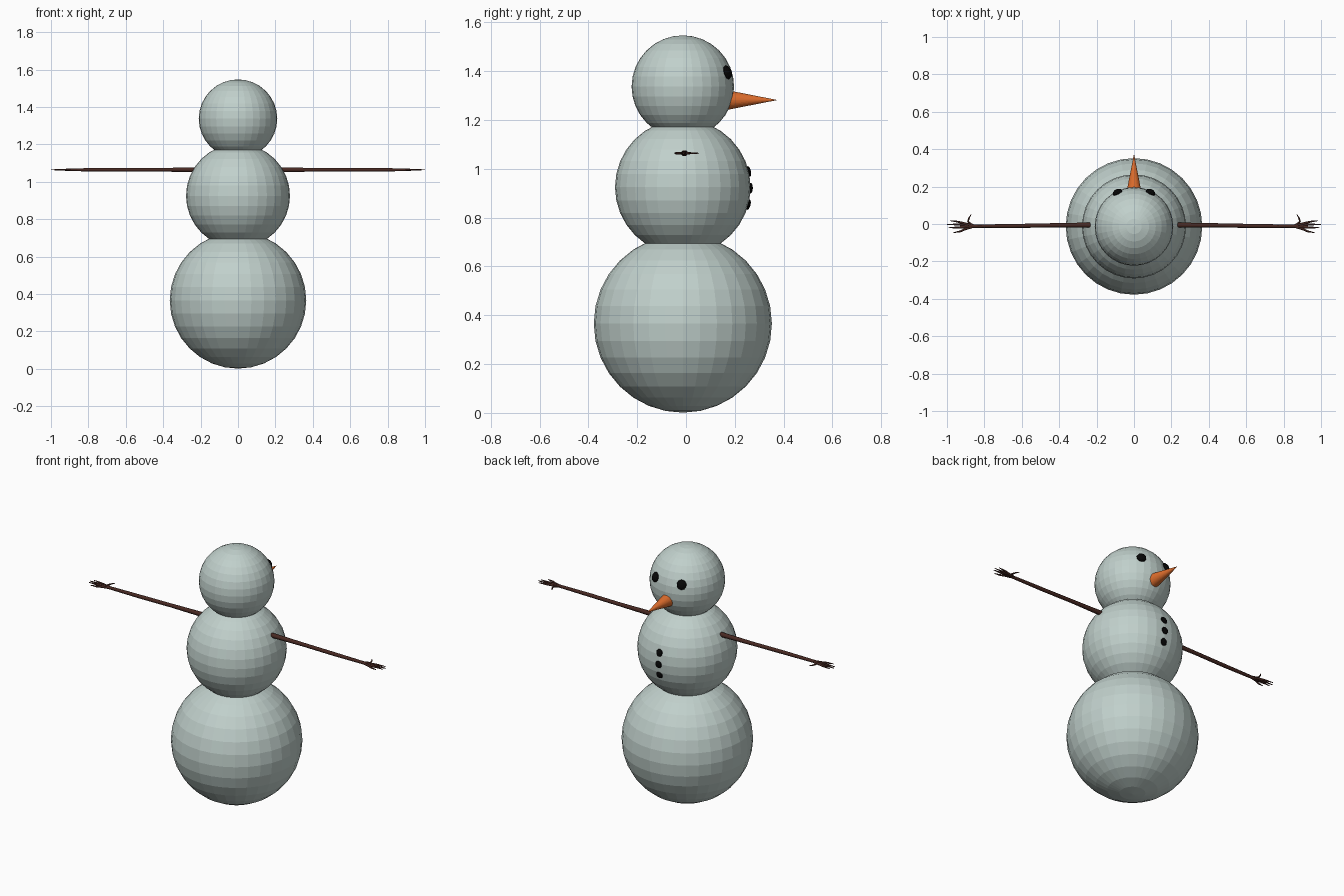
import bpy
import math
from mathutils import Vector

if "Cube" in bpy.data.objects:
    bpy.data.objects.remove(bpy.data.objects["Cube"])

CY = -0.013  # y of the body axis; the face looks towards +y


def make_mat(name, rgb):
    m = bpy.data.materials.new(name)
    m.diffuse_color = (*rgb, 1)
    m.use_nodes = True
    m.node_tree.nodes["Principled BSDF"].inputs["Base Color"].default_value = m.diffuse_color
    return m


SNOW = make_mat("snow", (0.53, 0.63, 0.60))
COAL = make_mat("coal", (0.002, 0.002, 0.002))
CARROT = make_mat("carrot orange", (0.74, 0.155, 0.026))
BARK = make_mat("bark brown", (0.065, 0.022, 0.016))


def finish(name, mat):
    ob = bpy.context.object
    ob.name = name
    ob.data.materials.clear()
    ob.data.materials.append(mat)
    return ob


def ball(name, mat, loc, scale, segs=32, rings=16):
    bpy.ops.mesh.primitive_uv_sphere_add(segments=segs, ring_count=rings, radius=1, location=loc)
    ob = finish(name, mat)
    ob.scale = scale
    return ob


# Three stacked snowballs
balls = {"lower_body": (0.366, 0.365), "middle_body": (0.925, 0.278), "head": (1.337, 0.21)}
for name, (z, r) in balls.items():
    ball(name, SNOW, (0, CY, z), (r, r, r))


def coal(name, host, x, z, radius, depth):
    """Flattened lump lying on the front surface of a snowball."""
    hz, hr = balls[host]
    n = Vector((x, math.sqrt(hr**2 - x**2 - (z - hz)**2), z - hz)).normalized()
    ob = ball(name, COAL, Vector((0, CY, hz)) + n * hr, (radius, radius * 1.05, depth), 10, 6)
    ob.rotation_euler = n.to_track_quat('Z', 'Y').to_euler()


# Eyes and buttons
for side, x in (("left", -0.088), ("right", 0.088)):
    coal(side + "_eye", "head", x, 1.395, 0.028, 0.017)
for i, z in enumerate((0.99, 0.921, 0.853)):
    coal(f"button_{i + 1}", "middle_body", 0, z, 0.021, 0.009)

# Carrot nose
bpy.ops.mesh.primitive_cone_add(vertices=32, radius1=0.042, radius2=0, depth=0.215,
                                location=(0, 0.2675, 1.282), rotation=(-math.pi / 2, 0, 0))
finish("carrot_nose", CARROT)

# Stick arm with twig fingers; each point is x, y, radius
ARM_Z = 1.064
twigs = [
    [(0.232, -0.006, 0.014), (0.45, -0.007, 0.011), (0.65, -0.011, 0.011), (0.86, -0.012, 0.009),
     (0.93, -0.012, 0.005)],
    [(0.86, -0.010, 0.007), (0.905, 0.002, 0.007), (0.94, 0.012, 0.005), (0.985, 0.018, 0.002)],
    [(0.88, -0.010, 0.007), (0.93, -0.003, 0.006), (1.0, -0.002, 0.002)],
    [(0.88, -0.014, 0.007), (0.93, -0.018, 0.006), (0.993, -0.020, 0.002)],
    [(0.86, -0.014, 0.007), (0.905, -0.028, 0.006), (0.93, -0.040, 0.005), (0.965, -0.046, 0.002)],
    [(0.86, -0.008, 0.006), (0.888, 0.012, 0.005), (0.882, 0.032, 0.004), (0.870, 0.052, 0.002)],
]
for side, s in (("left", -1), ("right", 1)):
    cu = bpy.data.curves.new(side + "_arm", 'CURVE')
    cu.dimensions = '3D'
    cu.bevel_depth = 1
    cu.bevel_resolution = 1
    cu.use_fill_caps = True
    for pts in twigs:
        sp = cu.splines.new('POLY')
        sp.points.add(len(pts) - 1)
        for p, (x, y, r) in zip(sp.points, pts):
            p.co = (s * x, y, ARM_Z, 1)
            p.radius = r
    ob = bpy.data.objects.new(side + "_arm", cu)
    bpy.context.collection.objects.link(ob)
    bpy.ops.object.select_all(action='DESELECT')
    ob.select_set(True)
    bpy.context.view_layer.objects.active = ob
    bpy.ops.object.convert(target='MESH')
    finish(side + "_arm", BARK)
